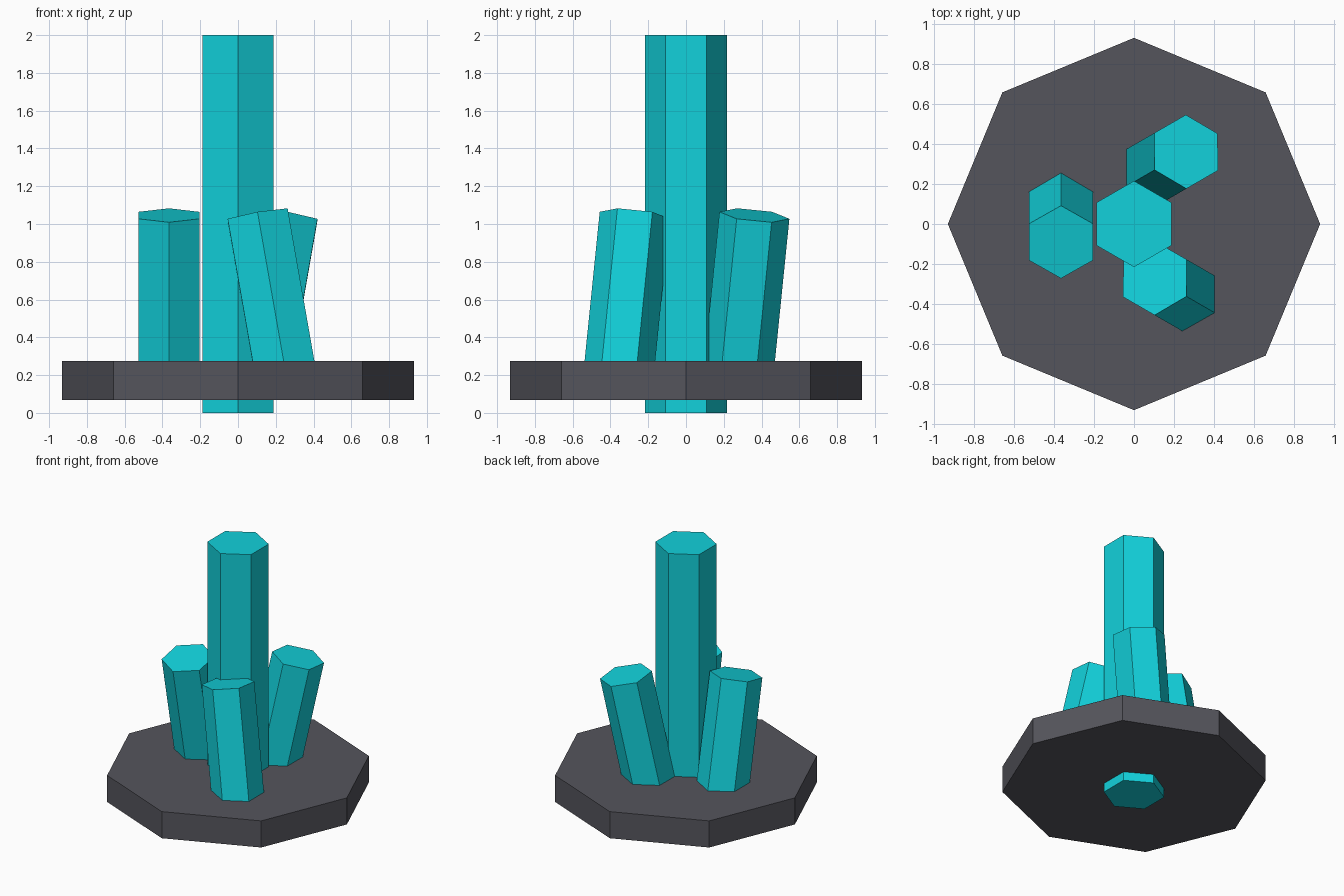
import bpy, bmesh, math
from mathutils import Matrix, Vector

if "Cube" in bpy.data.objects:
    bpy.data.objects.remove(bpy.data.objects["Cube"])


def material(name, rgb):
    m = bpy.data.materials.new(name)
    m.diffuse_color = (*rgb, 1.0)
    m.use_nodes = True
    m.node_tree.nodes["Principled BSDF"].inputs["Base Color"].default_value = m.diffuse_color
    return m


TEAL = material("teal crystal", (0.006, 0.64, 0.71))
STONE = material("dark grey stone", (0.09, 0.09, 0.108))


def prism(name, sides, radius, length, centre, mat, heading=0.0, tilt=0.0):
    """Flat-ended prism with one edge facing the heading, tilted towards it."""
    bm = bmesh.new()
    ring = []
    for i in range(sides):
        a = math.tau * i / sides
        ring.append(bm.verts.new((radius * math.cos(a), radius * math.sin(a), -length / 2)))
    base = bm.faces.new(ring)
    top = bmesh.ops.extrude_face_region(bm, geom=[base], use_keep_orig=True)["geom"]
    bmesh.ops.translate(bm, vec=(0, 0, length),
                        verts=[g for g in top if isinstance(g, bmesh.types.BMVert)])
    bm.transform(Matrix.Rotation(heading, 4, 'Z') @ Matrix.Rotation(tilt, 4, 'Y'))
    bmesh.ops.recalc_face_normals(bm, faces=bm.faces)
    me = bpy.data.meshes.new(name)
    bm.to_mesh(me)
    bm.free()
    me.materials.append(mat)
    ob = bpy.data.objects.new(name, me)
    ob.location = Vector(centre)
    bpy.context.collection.objects.link(ob)
    return ob


# Octagonal stone slab
prism("stone_base", 8, 0.933, 0.206, (0, 0, 0.172), STONE)

# Tall central crystal passing through the slab
prism("main_crystal", 6, 0.216, 2.0, (0, 0, 1.0), TEAL, heading=math.pi / 2)

# Three short crystals around it, each leaning its own way
for place, lean in ((60, 30), (180, 270), (300, 150)):
    p = math.radians(place)
    prism(f"side_crystal_{place}", 6, 0.186, 0.91,
          (0.366 * math.cos(p), 0.366 * math.sin(p), 0.6), TEAL,
          heading=math.radians(lean), tilt=0.2)
